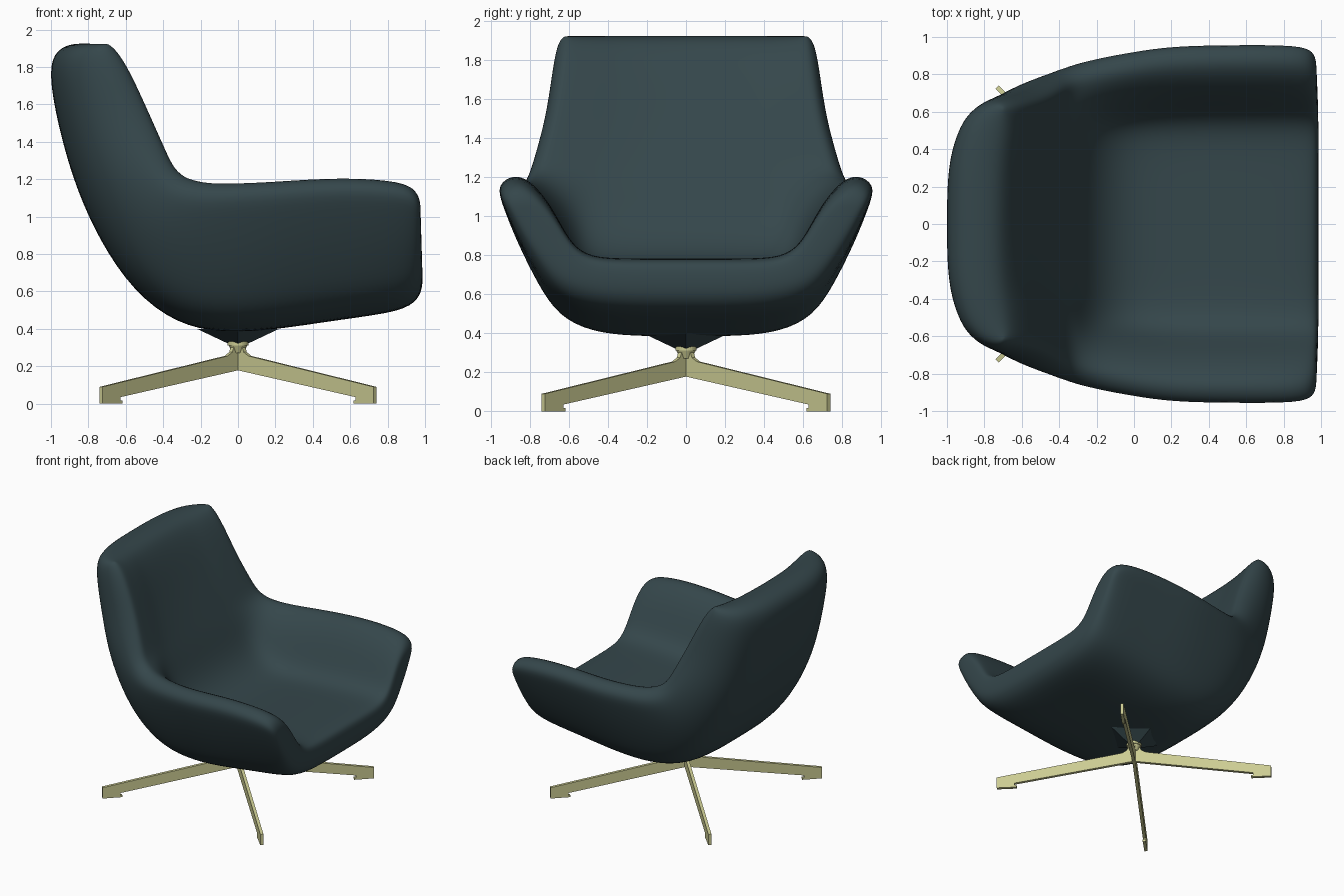
import bpy, bmesh, math
from mathutils import Vector, Matrix

if "Cube" in bpy.data.objects:
    bpy.data.objects.remove(bpy.data.objects["Cube"])

def material(name, rgb):
    m = bpy.data.materials.new(name)
    m.diffuse_color = (*rgb, 1)
    m.use_nodes = True
    m.node_tree.nodes["Principled BSDF"].inputs["Base Color"].default_value = m.diffuse_color
    return m

FABRIC = material("dark_fabric", (0.035, 0.062, 0.070))
METAL = material("brass", (0.60, 0.60, 0.29))

def make(name, bm, mat):
    bmesh.ops.recalc_face_normals(bm, faces=bm.faces)
    me = bpy.data.meshes.new(name)
    bm.to_mesh(me)
    bm.free()
    me.materials.append(mat)
    ob = bpy.data.objects.new(name, me)
    bpy.context.collection.objects.link(ob)
    return ob

# Half cross-sections (width, depth): outside from the middle to the rim, the rim tip, inside back
SEAT_OUT = [(0, 0), (.3, 0), (.53, .03), (.70, .13), (.80, .32), (.90, .56), (.98, .80), (1.015, .94)]
BACK_OUT = [(0, 0), (.25, 0), (.5, .03), (.70, .12), (.85, .24), (.95, .42), (1, .62), (1.01, .82)]
SEAT_TIP, BACK_TIP = (.91, 1.02), (.96, 1.0)
SEAT_IN = [(0, 0), (.2, 0), (.36, 0), (.5, .02), (.59, .13), (.65, .34), (.72, .64), (.81, .90)]
BACK_IN = [(0, 0), (.2, .05), (.36, .15), (.5, .3), (.6, .5), (.7, .7), (.8, .87), (.88, 1.0)]

# Stations from seat front to back top:
# outer x, z, rim x, z, inner depth, half width, blend to back, end inset
STATIONS = [
    (.99, .60, .975, 1.08, .33, .90, 0, .35),
    (.965, .55, .96, 1.14, .39, .935, 0, .08),
    (.88, .492, .88, 1.195, .42, .96, 0, 0),
    (.55, .450, .55, 1.215, .43, .96, 0, 0),
    (.20, .395, .20, 1.19, .45, .955, 0, 0),
    (-.08, .375, -.01, 1.18, .48, .92, 0, 0),
    (-.33, .425, -.16, 1.18, .62, .89, .1, 0),
    (-.56, .60, -.27, 1.20, .84, .855, .35, 0),
    (-.74, .87, -.34, 1.25, .92, .81, .65, 0),
    (-.865, 1.15, -.39, 1.36, .91, .77, .9, 0),
    (-.945, 1.42, -.47, 1.54, .89, .715, 1, 0),
    (-1.0, 1.68, -.56, 1.74, .88, .685, 1, 0),
    (-1.015, 1.85, -.63, 1.87, .88, .665, 1, .06),
    (-.97, 1.93, -.68, 1.925, .9, .65, 1, .38),
]

def section(ox, oz, rx, rz, f, w, m, inset):
    def place(a, b, inner):
        y, t = (a[i] + (b[i] - a[i]) * m for i in (0, 1))
        if inner:
            t = f + (1 - f) * t
        return Vector((ox + (rx - ox) * t, y * w, oz + (rz - oz) * t))
    out = [place(a, b, False) for a, b in zip(SEAT_OUT, BACK_OUT)]
    inn = [place(a, b, True) for a, b in zip(SEAT_IN, BACK_IN)]
    tip = place(SEAT_TIP, BACK_TIP, False)
    mids = [(p + q) / 2 for p, q in zip(out, inn)]
    out = [p.lerp(c, inset) for p, c in zip(out, mids)]
    inn = [p.lerp(c, inset) for p, c in zip(inn, mids)]
    return out + [tip.lerp(mids[-1], inset)] + inn[::-1]

# Upholstered shell: lofted half, mirrored and smoothed
bm = bmesh.new()
rings = [[bm.verts.new(p) for p in section(*s)] for s in STATIONS]
for r, q in zip(rings, rings[1:]):
    for j in range(16):
        bm.faces.new((r[j], r[j + 1], q[j + 1], q[j]))
for r in (rings[0], rings[-1]):
    for j in range(7):
        bm.faces.new((r[j], r[j + 1], r[15 - j], r[16 - j]))
    bm.faces.new((r[7], r[8], r[9]))
shell = make("upholstered_shell", bm, FABRIC)
mir = shell.modifiers.new("mirror", 'MIRROR')
mir.use_axis = (False, True, False)
mir.use_clip = True
sub = shell.modifiers.new("smooth", 'SUBSURF')
sub.levels = sub.render_levels = 2
shell.data.shade_smooth()

def cone(name, r1, r2, z1, z2, seg, mat):
    b = bmesh.new()
    bmesh.ops.create_cone(b, cap_ends=True, segments=seg, radius1=r1, radius2=r2, depth=z2 - z1,
                          matrix=Matrix.Translation((0, 0, (z1 + z2) / 2)))
    return make(name, b, mat)

# Tapered mount under the seat
cone("seat_mount", .04, .22, .315, .40, 4, FABRIC)

# Swivel hub
cone("hub_collar", .055, .055, .312, .335, 32, METAL)
cone("hub_neck", .03, .05, .27, .312, 32, METAL)

# Four flat star legs with small feet
LEG = [(0, .18), (.90, .035), (.90, .016), (.885, .016), (.885, 0), (1.035, 0),
       (1.035, .09), (.09, .255), (.055, .275), (.04, .312), (0, .312)]
T = .012
for k in range(4):
    bm = bmesh.new()
    face = bm.faces.new([bm.verts.new((r, -T, z)) for r, z in LEG])
    ext = bmesh.ops.extrude_face_region(bm, geom=[face])
    bmesh.ops.translate(bm, vec=(0, 2 * T, 0),
                        verts=[v for v in ext["geom"] if isinstance(v, bmesh.types.BMVert)])
    bmesh.ops.rotate(bm, verts=bm.verts, cent=(0, 0, 0),
                     matrix=Matrix.Rotation(math.radians(45 + 90 * k), 3, 'Z'))
    make(f"star_leg_{k + 1}", bm, METAL)
